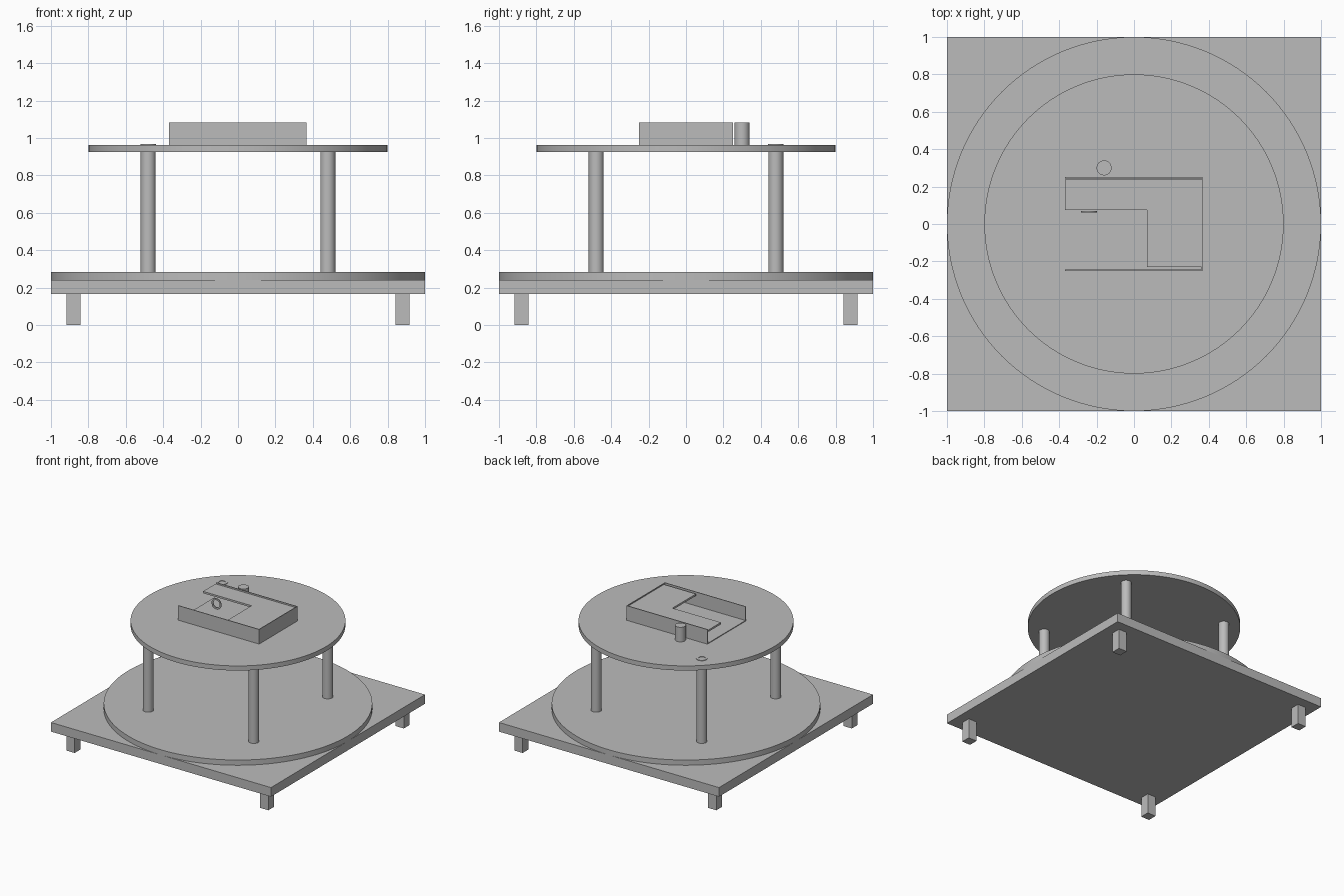
import bpy
import bmesh
import math

cube = bpy.data.objects.get("Cube")
if cube:
    bpy.data.objects.remove(cube, do_unlink=True)

grey = bpy.data.materials.new("plain_grey")
grey.use_nodes = True
GREY = (0.5, 0.5, 0.5, 1)
grey.diffuse_color = GREY
grey.node_tree.nodes["Principled BSDF"].inputs["Base Color"].default_value = GREY


def finish(name, bm, smooth=False):
    bmesh.ops.recalc_face_normals(bm, faces=bm.faces)
    mesh = bpy.data.meshes.new(name)
    bm.to_mesh(mesh)
    bm.free()
    mesh.materials.append(grey)
    obj = bpy.data.objects.new(name, mesh)
    bpy.context.collection.objects.link(obj)
    if smooth:
        bpy.ops.object.select_all(action='DESELECT')
        obj.select_set(True)
        bpy.context.view_layer.objects.active = obj
        bpy.ops.object.shade_smooth_by_angle(angle=math.radians(30))
    return obj


def prism(name, outline, z0, z1, smooth=False):
    """Extrude a flat outline from z0 up to z1."""
    bm = bmesh.new()
    face = bm.faces.new([bm.verts.new((x, y, z0)) for x, y in outline])
    top = bmesh.ops.extrude_face_region(bm, geom=[face])["geom"]
    verts = [v for v in top if isinstance(v, bmesh.types.BMVert)]
    bmesh.ops.translate(bm, verts=verts, vec=(0, 0, z1 - z0))
    return finish(name, bm, smooth)


def box(name, x0, x1, y0, y1, z0, z1):
    return prism(name, [(x0, y0), (x1, y0), (x1, y1), (x0, y1)], z0, z1)


def cylinder(name, x, y, r, z0, z1, n=48):
    ring = [(x + r * math.cos(i * math.tau / n), y + r * math.sin(i * math.tau / n))
            for i in range(n)]
    return prism(name, ring, z0, z1, True)


def washer(name, outer, inner, thick, n=40):
    """Flat ring about its own z axis, centred on its origin."""
    bm = bmesh.new()
    h = thick / 2
    section = [(outer, -h), (outer, h), (inner, h), (inner, -h)]
    vs = [bm.verts.new((r, 0, z)) for r, z in section]
    edges = [bm.edges.new((vs[i], vs[(i + 1) % 4])) for i in range(4)]
    bmesh.ops.spin(bm, geom=vs + edges, cent=(0, 0, 0), axis=(0, 0, 1),
                   angle=math.tau, steps=n, use_merge=True)
    bmesh.ops.remove_doubles(bm, verts=bm.verts, dist=0.0001)
    return finish(name, bm, True)


# Base slab, feet and the two round decks
SLAB, LOWER, DECK, TOP = 0.165, 0.24, 0.925, 0.963
box("base_slab", -1, 1, -1, 1, SLAB, LOWER)
cylinder("lower_disc", 0, 0, 1, LOWER, 0.283, 128)
cylinder("upper_disc", 0, 0, 0.8, DECK, TOP, 128)

for sx, side in ((-1, "right"), (1, "left")):
    for sy, end in ((-1, "front"), (1, "back")):
        x, y, h = 0.88 * sx, 0.88 * sy, 0.038
        box(f"foot_{end}_{side}", x - h, x + h, y - h, y + h, 0, SLAB)
        cylinder(f"post_{end}_{side}", 0.48 * sx, 0.48 * sy, 0.04, 0.283, DECK)

# Open tray on the upper deck, without a wall on the -x end
X0, X1, Y, RIM, T = -0.37, 0.367, 0.25, 1.083, 0.006
box("tray_floor", X0, X1, -Y, Y, TOP, TOP + T)
box("tray_front_wall", X0, X1, -Y, -Y + T, TOP + T, RIM)
box("tray_back_wall", X0, X1, Y - T, Y, TOP + T, RIM)
box("tray_end_wall", X1 - T, X1, -Y + T, Y - T, TOP + T, RIM)

# L-shaped cover, slightly below the rim
cover = [(X0, 0.237), (X0, 0.075), (0.07, 0.075), (0.07, -0.23),
         (X1 - T, -0.23), (X1 - T, 0.237)]
prism("tray_cover", cover, 1.06, 1.075)

# Upright ring in the tray, round peg and washer over one post
hoop = washer("tray_ring", 0.043, 0.03, 0.008)
hoop.location = (-0.24, 0.065, 1.012)
hoop.rotation_euler = (math.pi / 2, 0, 0)
cylinder("deck_peg", -0.16, 0.3, 0.04, TOP, RIM)
collar = washer("post_washer", 0.042, 0.026, 0.004)
collar.location = (-0.48, 0.48, TOP + 0.002)
